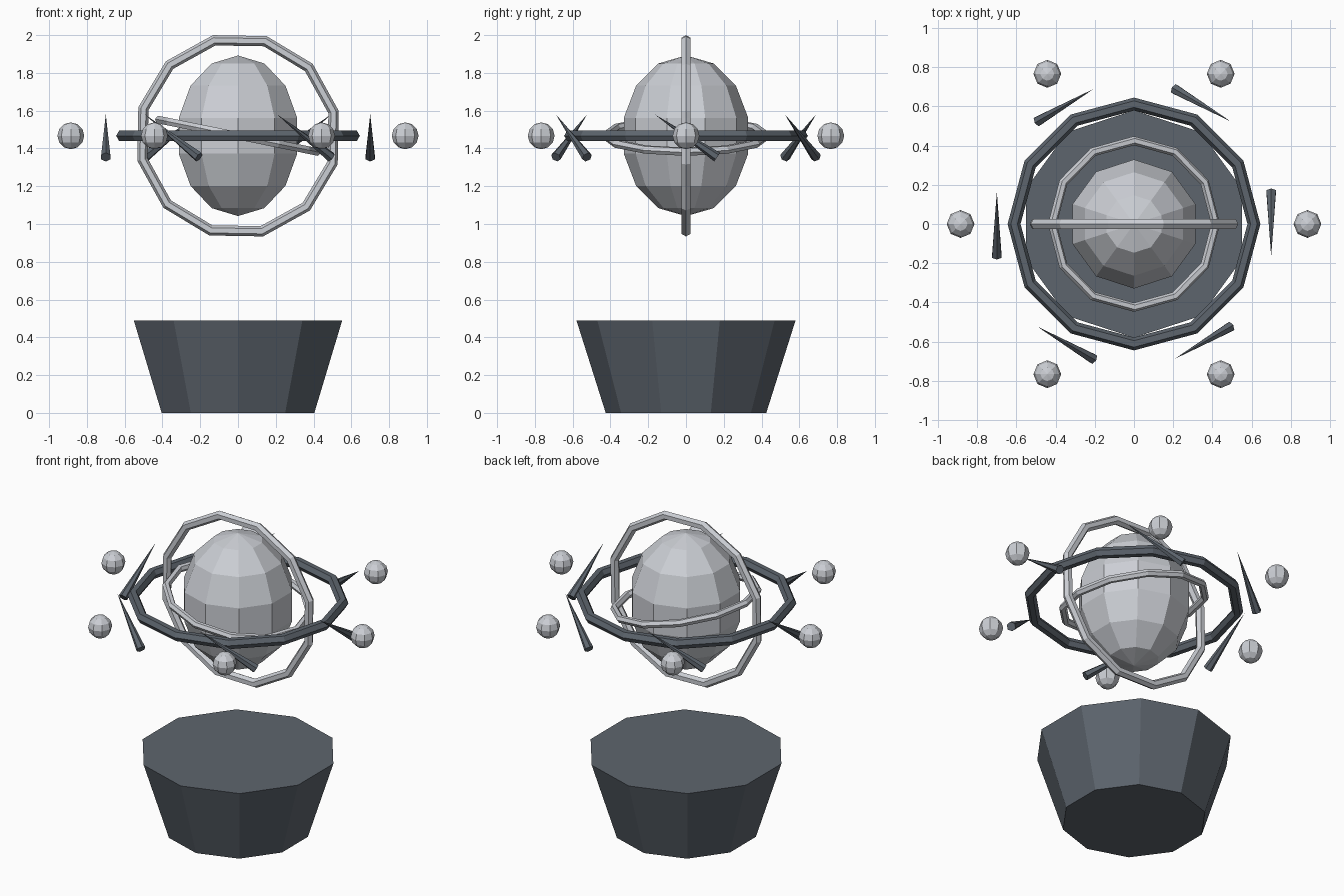
import bpy
from math import pi, sin, cos, radians
from mathutils import Vector

if "Cube" in bpy.data.objects:
    bpy.data.objects.remove(bpy.data.objects["Cube"], do_unlink=True)

HUB = Vector((0, 0, 1.467))  # shared centre of everything that floats


def material(name, rgb):
    mat = bpy.data.materials.new(name)
    mat.use_nodes = True
    mat.diffuse_color = (*rgb, 1)
    mat.node_tree.nodes["Principled BSDF"].inputs["Base Color"].default_value = (*rgb, 1)
    return mat


dark_slate = material("dark_slate", (0.11, 0.13, 0.155))
pale_grey = material("pale_grey", (0.60, 0.62, 0.66))


def finish(name, mat):
    obj = bpy.context.object
    obj.name = obj.data.name = name
    obj.data.materials.append(mat)
    return obj


def ring(name, outer, tube, mat, rotation=(0, 0, 0)):
    bpy.ops.mesh.primitive_torus_add(
        major_segments=12, minor_segments=6, major_radius=outer - tube,
        minor_radius=tube, location=HUB, rotation=rotation)
    return finish(name, mat)


# Pedestal: ten-sided bowl-like block, wider at the top
bpy.ops.mesh.primitive_cone_add(vertices=10, radius1=0.425, radius2=0.58,
                                depth=0.49, location=(0, 0, 0.245))
finish("pedestal", dark_slate)

# Floating faceted core
bpy.ops.mesh.primitive_uv_sphere_add(segments=10, ring_count=7, radius=1, location=HUB)
core = finish("core", pale_grey)
core.scale = (0.338, 0.338, 0.425)

# Rings around the core
ring("level_ring", 0.645, 0.033, dark_slate)
ring("tilted_ring", 0.448, 0.023, pale_grey, (0, 0.2, 0))
ring("upright_ring", 0.549, 0.028, pale_grey, (pi / 2, radians(-14), 0))

# Six orbiting beads, each with a slanted spike inside its orbit
for i in range(6):
    a = i * pi / 3
    outward = Vector((cos(a), sin(a), 0))
    bpy.ops.mesh.primitive_uv_sphere_add(segments=8, ring_count=6, radius=0.071,
                                         location=HUB + outward * 0.885)
    finish(f"bead_{i + 1}", pale_grey)

    clockwise = Vector((sin(a), -cos(a), 0))
    axis = clockwise * cos(0.6) + Vector((0, 0, sin(0.6)))
    bpy.ops.mesh.primitive_cone_add(vertices=6, radius1=0.028, radius2=0, depth=0.4,
                                    location=HUB + outward * 0.70,
                                    rotation=axis.to_track_quat('Z', 'Y').to_euler())
    finish(f"spike_{i + 1}", dark_slate)
